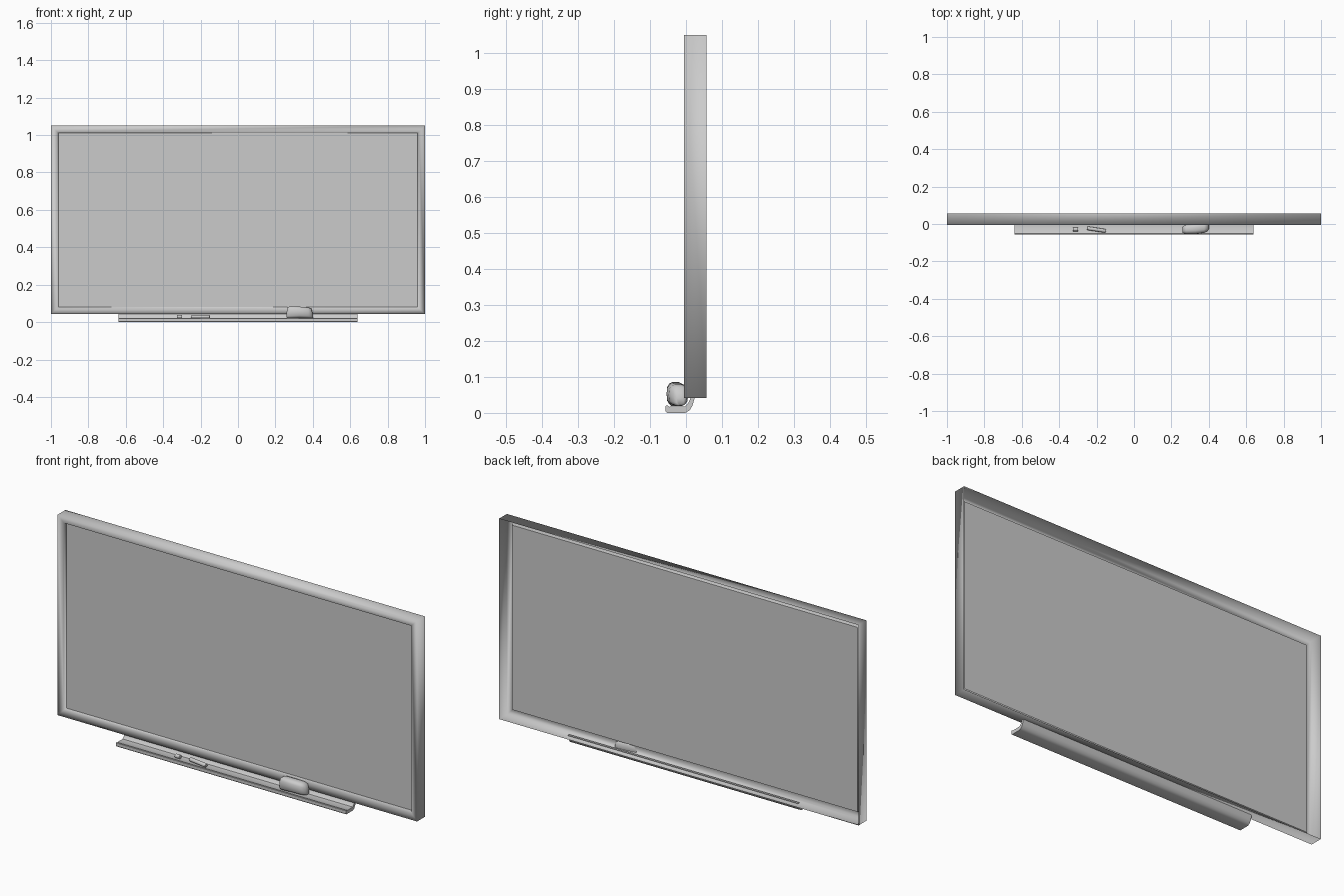
import bpy, math

if "Cube" in bpy.data.objects:
    bpy.data.objects.remove(bpy.data.objects["Cube"])


def mesh_object(name, verts, faces, angle=None):
    me = bpy.data.meshes.new(name)
    me.from_pydata(verts, [], faces)
    me.update()
    ob = bpy.data.objects.new(name, me)
    bpy.context.collection.objects.link(ob)
    if angle is None:
        me.shade_flat()
    else:
        bpy.ops.object.select_all(action='DESELECT')
        ob.select_set(True)
        bpy.context.view_layer.objects.active = ob
        bpy.ops.object.shade_smooth_by_angle(angle=math.radians(angle))
    return ob


def loft(name, rings, angle):
    """Skin closed rings of equal size and cap both ends."""
    n = len(rings[0])
    verts = [p for r in rings for p in r]
    faces = [(k * n + i, (k + 1) * n + i, (k + 1) * n + (i + 1) % n, k * n + (i + 1) % n)
             for k in range(len(rings) - 1) for i in range(n)]
    faces += [tuple(range(n)), tuple(range(len(verts) - 1, len(verts) - n - 1, -1))]
    return mesh_object(name, verts, faces, angle)


def rect(inset, y):
    x, lo, hi = 1 - inset, 0.042 + inset, 1.05 - inset
    return [(-x, y, lo), (x, y, lo), (x, y, hi), (-x, y, hi)]


# Frame: thin shell, open at the back, stepping in to the panel
profile = [(0, 0.057), (0, -0.005), (0.033, -0.004), (0.04, 0.010)]
verts = [p for inset, y in profile for p in rect(inset, y)]
faces = [(k * 4 + i, k * 4 + (i + 1) % 4, k * 4 + 4 + (i + 1) % 4, k * 4 + 4 + i)
         for k in range(3) for i in range(4)]
mesh_object("board_frame", verts, faces, 95)

# Writing surface
mesh_object("board_panel", rect(0.04, 0.010), [(0, 1, 2, 3)])

# Tray: extruded lipped channel
tray = [(-0.057, 0.004), (-0.053, 0.0), (-0.002, 0.0), (0.010, 0.007), (0.018, 0.02),
        (0.025, 0.045), (0.014, 0.045), (0.007, 0.028), (-0.003, 0.018),
        (-0.046, 0.017), (-0.052, 0.021), (-0.057, 0.019)]
loft("tray", [[(x, y, z) for y, z in tray] for x in (-0.64, 0.64)], 40)


# Chalk sticks lying in the tray
def chalk(name, x, y, length, turn):
    r = 0.010
    rings = []
    for t, s in ((-0.5, 0.8), (-0.46, 1), (0.46, 1), (0.5, 0.8)):
        ring = []
        for i in range(10):
            a = 2 * math.pi * i / 10
            u, v = t * length, s * r * math.cos(a)
            ring.append((x + u * math.cos(turn) - v * math.sin(turn),
                         y + u * math.sin(turn) + v * math.cos(turn),
                         0.028 + s * r * math.sin(a)))
        rings.append(ring)
    return loft(name, rings, 40)


chalk("chalk_long", -0.2, -0.03, 0.10, -0.15)
chalk("chalk_short", -0.313, -0.029, 0.027, 0)

# Sponge: soft irregular block (x, centre y, half depth, bottom z, top z)
stations = [(0.258, -0.031, 0.010, 0.025, 0.046), (0.266, -0.030, 0.021, 0.020, 0.080),
            (0.280, -0.029, 0.025, 0.019, 0.086), (0.330, -0.026, 0.028, 0.022, 0.083),
            (0.375, -0.021, 0.027, 0.020, 0.079), (0.392, -0.018, 0.021, 0.019, 0.072),
            (0.400, -0.016, 0.010, 0.022, 0.045)]
rings = []
for x, yc, ry, lo, hi in stations:
    ring = []
    for i in range(14):
        a = 2 * math.pi * i / 14
        c, s = math.cos(a), math.sin(a)
        ring.append((x, yc + ry * math.copysign(abs(c) ** 0.7, c),
                     (lo + hi) / 2 + (hi - lo) / 2 * math.copysign(abs(s) ** 0.7, s)))
    rings.append(ring)
loft("sponge", rings, 60)
